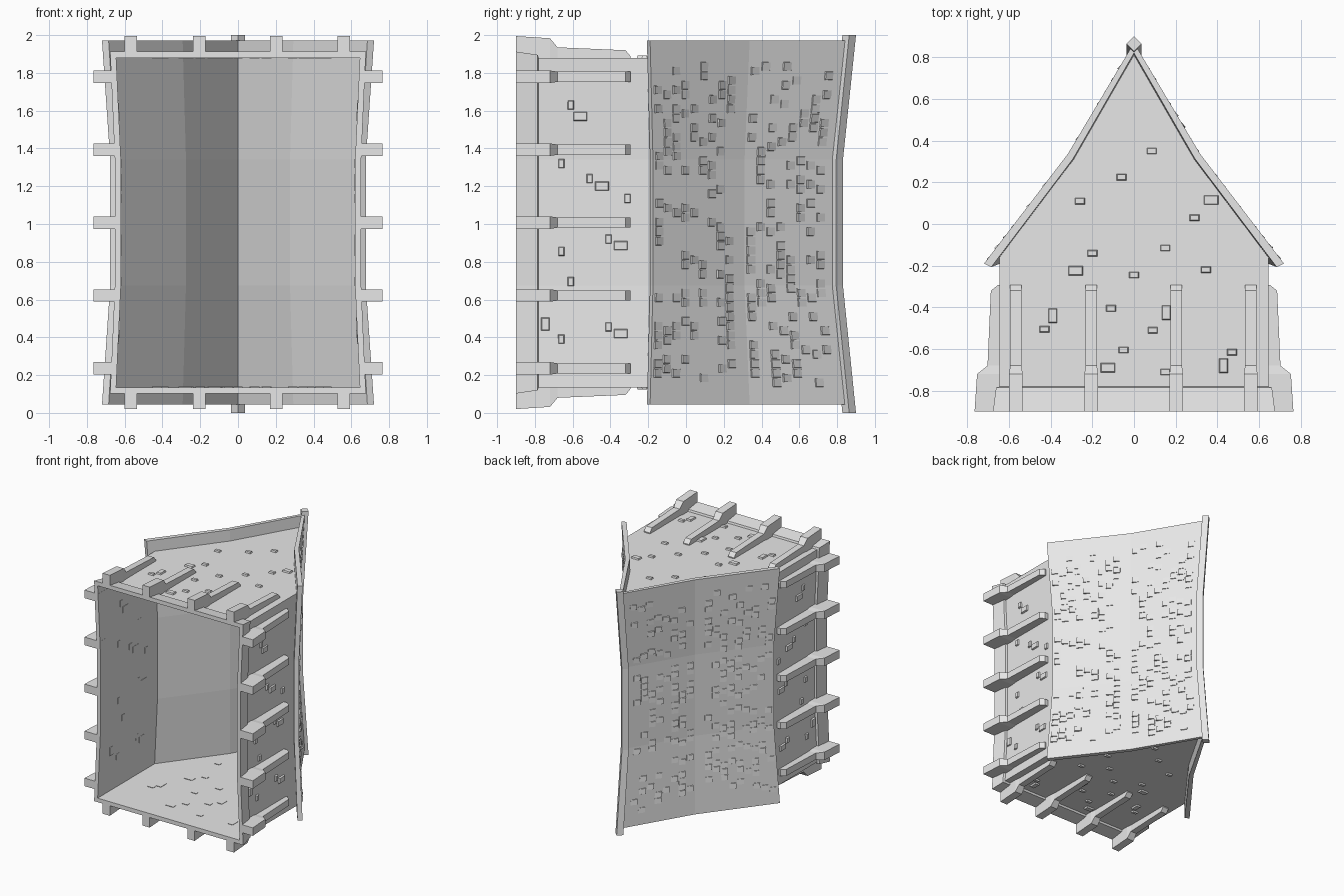
import bpy, bmesh, random
from mathutils import Vector

random.seed(7)
if "Cube" in bpy.data.objects:
    bpy.data.objects.remove(bpy.data.objects["Cube"])

stone_grey = bpy.data.materials.new("plain_light_grey")
stone_grey.use_nodes = True
stone_grey.diffuse_color = (0.8, 0.8, 0.8, 1)
stone_grey.node_tree.nodes["Principled BSDF"].inputs["Base Color"].default_value = (0.8, 0.8, 0.8, 1)

MID = 1.0075        # middle of the house along its length
BEND = 0.333        # half length of the straight middle bay
WALL_X, WALL_END = 0.645, 0.872
BASE_Y = -0.9


def finish(name, bm, fix_normals=True):
    """Turn a bmesh into a flat shaded object."""
    if fix_normals:
        bmesh.ops.recalc_face_normals(bm, faces=bm.faces)
    mesh = bpy.data.meshes.new(name)
    bm.to_mesh(mesh)
    bm.free()
    mesh.materials.append(stone_grey)
    obj = bpy.data.objects.new(name, mesh)
    bpy.context.collection.objects.link(obj)
    return obj


def loft(bm, loops, caps=False):
    """Bridge equal closed loops with quads."""
    rings = [[bm.verts.new(p) for p in loop] for loop in loops]
    count = len(rings[0])
    for a, b in zip(rings, rings[1:]):
        for i in range(count):
            j = (i + 1) % count
            bm.faces.new((a[i], a[j], b[j], b[i]))
    if caps:
        bm.faces.new(rings[0])
        bm.faces.new(rings[-1])


def tablet(bm, centre, u, v, n, w, h, low, high, inset=0.0):
    """Small raised block; low and high are its heights at the two v edges."""
    base, top = [], []
    for su, sv in ((-1, -1), (1, -1), (1, 1), (-1, 1)):
        lift = low if sv < 0 else high
        base.append(centre + u * su * w / 2 + v * sv * h / 2 - n * 0.004)
        top.append(centre + u * su * (w / 2 - inset) + v * sv * (h / 2 - inset) + n * lift)
    loft(bm, [base, top], caps=True)


def bow(z, end):
    """0 in the middle bay, rising to 1 at the given end."""
    return max(0.0, abs(z - MID) - BEND) / (end - BEND)


def wall_x(z):
    return 0.62 + (WALL_X - 0.62) * bow(z, WALL_END)


def plan_loop(half_x, half_z, y):
    """Bowed rectangle seen along the house's height."""
    side = [(half_x, -half_z), (half_x - 0.025, -BEND), (half_x - 0.025, BEND), (half_x, half_z)]
    pts = side + [(-x, z) for x, z in reversed(side)]
    return [(x, y, MID + z) for x, z in pts]


# Side walls and gables, an open shell
bm = bmesh.new()
eave = -0.14
for s in (-1, 1):
    zs = [-WALL_END, -BEND, BEND, WALL_END]
    low = [bm.verts.new((s * wall_x(MID + z), BASE_Y, MID + z)) for z in zs]
    top = [bm.verts.new((s * wall_x(MID + z), eave, MID + z)) for z in zs]
    for i in range(3):
        quad = (low[i], low[i + 1], top[i + 1], top[i])
        bm.faces.new(quad if s < 0 else quad[::-1])
    half = [(WALL_X, BASE_Y), (WALL_X, eave), (0.3, 0.315)]
    outline = half + [(0, 0.835)] + [(-x, y) for x, y in reversed(half)]
    ring = [bm.verts.new((x, y, MID + s * WALL_END)) for x, y in outline]
    bm.faces.new(ring if s > 0 else ring[::-1])
bmesh.ops.remove_doubles(bm, verts=bm.verts, dist=0.0005)
finish("walls", bm, False)

# Sloped plinth around the foot of the walls
bm = bmesh.new()
loft(bm, [plan_loop(WALL_X, WALL_END, BASE_Y), plan_loop(0.677, 0.905, BASE_Y),
          plan_loop(0.662, 0.888, -0.785), plan_loop(WALL_X, WALL_END, -0.78)])
finish("plinth", bm)

# Roof: bent profile swept along a sagging length
OUTER = [(0.72, -0.19), (0.317, 0.337), (0, 0.87)]
INNER = [(0.685, -0.207), (0.293, 0.312), (0, 0.82)]
ROOF_END = 0.963


def roof_point(p, z):
    k = bow(z, ROOF_END)
    return Vector((p[0] * (0.94 + 0.06 * k), p[1] * (0.92 + 0.08 * k), z))


def mirrored(points):
    return [(-x, y) for x, y in points]


section = OUTER + mirrored(OUTER[:2])[::-1] + mirrored(INNER[:2]) + INNER[::-1]
bm = bmesh.new()
loft(bm, [[roof_point(p, MID + z) for p in section]
          for z in (-ROOF_END, -BEND, BEND, ROOF_END)], caps=True)
finish("roof", bm)

# Diamond ridge beam
bm = bmesh.new()
r = 0.036
loops = []
for z, y in ((0, 0.864), (MID - BEND, 0.795), (MID + BEND, 0.795), (2, 0.864)):
    loops.append([(r, y, z), (0, y + r, z), (-r, y, z), (0, y - r, z)])
loft(bm, loops, caps=True)
finish("ridge_beam", bm)

# Buttresses: stepped profile of (distance from wall, height)
PROFILE = [(0.12, BASE_Y), (0.108, -0.72), (0.058, -0.68), (0.042, -0.32), (0.008, -0.293)]


def buttress(name, place, inner):
    bm = bmesh.new()
    loops = []
    for d, y in PROFILE:
        w = 0.033 if y < -0.7 else 0.027
        loops.append([place(inner, y, -w), place(d, y, -w), place(d, y, w), place(inner, y, w)])
    loft(bm, loops, caps=True)
    finish(name, bm)


for s, side in ((1, "left"), (-1, "right")):
    for i in range(5):
        z = MID + (i - 2) * 0.386
        buttress(f"{side}_buttress_{i + 1}",
                 lambda d, y, w: (s * (WALL_X + d), y, z + w), wall_x(z) - WALL_X + 0.001)
for s, side in ((1, "upper"), (-1, "lower")):
    for i, x in enumerate((-0.567, -0.205, 0.203, 0.56)):
        buttress(f"{side}_gable_buttress_{i + 1}",
                 lambda d, y, w: (x + w, y, MID + s * (WALL_END + d * 0.96)), 0.0)

# Scattered wall stones: small, wide and tall
X, Y, Z = Vector((1, 0, 0)), Vector((0, 1, 0)), Vector((0, 0, 1))
SMALL, WIDE, TALL = (0.05, 0.033), (0.072, 0.047), (0.045, 0.072)
gable_stones = {
    SMALL: [(.085, .35), (-.06, .225), (-.26, .11), (.29, .03), (.15, -.115), (-.2, -.14),
            (0, -.245), (.345, -.22), (-.11, -.405), (.09, -.51), (-.43, -.505),
            (-.05, -.605), (.47, -.615), (.15, -.71)],
    WIDE: [(.37, .115), (-.28, -.225), (-.125, -.69)],
    TALL: [(-.39, -.44), (.43, -.68), (.155, -.425)],
}
side_stones = {
    (0.035, 0.05): [(-.61, 1.63), (-.66, 1.32), (-.51, 1.24), (-.31, 1.135), (-.41, .92),
                    (-.66, .855), (-.61, .695), (-.66, .39), (-.41, .455)],
    (0.075, 0.05): [(-.56, 1.57), (-.445, 1.2), (-.345, .885), (-.345, .42)],
    (0.047, 0.07): [(-.745, .47)],
}
for s, end, side in ((1, "upper", "left"), (-1, "lower", "right")):
    bm = bmesh.new()
    for (w, h), spots in gable_stones.items():
        for x, y in spots:
            tablet(bm, Vector((x, y, MID + s * WALL_END)), X, Y, Z * s, w, h, 0.012, 0.012, 0.005)
    finish(f"{end}_gable_stones", bm)
    bm = bmesh.new()
    for (w, h), spots in side_stones.items():
        for y, z in spots:
            tablet(bm, Vector((s * wall_x(z), y, z)), Y, Z, X * s, w, h, 0.012, 0.012, 0.005)
    finish(f"{side}_wall_stones", bm)

# Raised roof shingles, lifted on the edge nearer the eaves
for s, side in ((1, "left"), (-1, "right")):
    bm = bmesh.new()
    for seg, rows in ((0, 9), (1, 8)):
        a, b = OUTER[seg], OUTER[seg + 1]
        for row in range(rows):
            t = 0.07 + 0.86 * row / rows
            p = (a[0] + (b[0] - a[0]) * t, a[1] + (b[1] - a[1]) * t)
            for col in range(34):
                if random.random() > 0.31:
                    continue
                z = 0.16 + 0.05 * col + 0.025 * (row % 2)
                c = roof_point(p, z)
                along = (roof_point(p, z + 0.01) - roof_point(p, z - 0.01)).normalized()
                up = (roof_point(b, z) - roof_point(a, z)).normalized()
                for vec in (c, along, up):
                    vec.x *= s
                n = along.cross(up).normalized()
                if n.x * s < 0:
                    n = -n
                tablet(bm, c, along, up, n, 0.046, 0.055, random.uniform(0.006, 0.013), 0.001, 0.002)
    finish(f"{side}_roof_shingles", bm)
